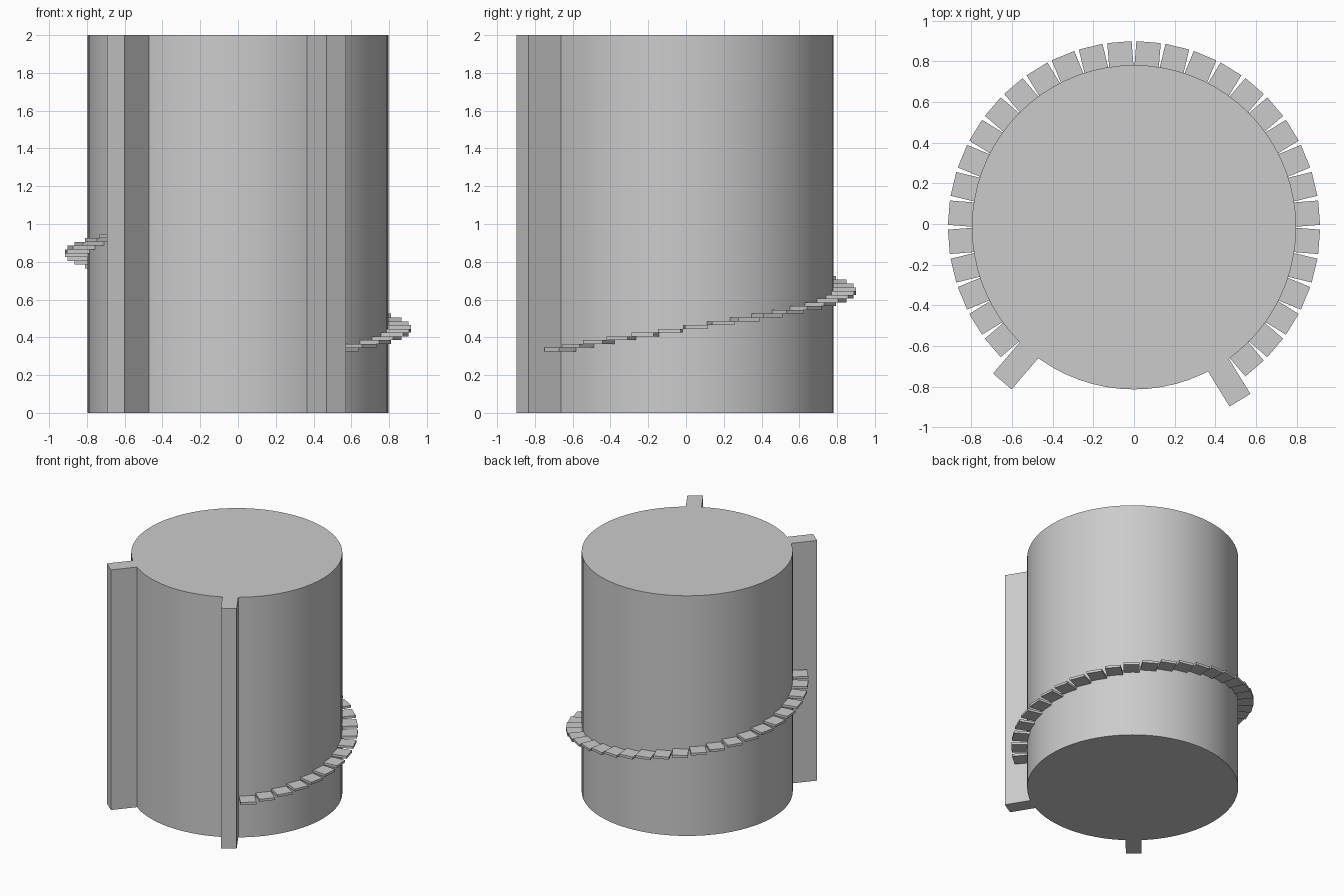
import bpy, bmesh
from math import sin, cos, radians, sqrt
from mathutils import Matrix

if "Cube" in bpy.data.objects:
    bpy.data.objects.remove(bpy.data.objects["Cube"])

CENTRE_Y = -0.016
RADIUS, HEIGHT = 0.797, 2.0
FIN_REACH, FIN_HALF = 0.997, 0.06
FIN_ANGLES = (229.5, 301.5)
SEGMENTS = 72


def add_object(name, bm):
    bmesh.ops.recalc_face_normals(bm, faces=bm.faces)
    mesh = bpy.data.meshes.new(name)
    bm.to_mesh(mesh)
    bm.free()
    obj = bpy.data.objects.new(name, mesh)
    bpy.context.collection.objects.link(obj)
    return obj


def polar(angle, along, across):
    """Point at a distance along a direction, shifted sideways from it."""
    a = radians(angle)
    return (along * cos(a) - across * sin(a),
            CENTRE_Y + along * sin(a) + across * cos(a), 0)


# Tower: round outline with two rectangular fins, extruded upward
points = []
for i in range(SEGMENTS):
    angle = i * 360 / SEGMENTS
    if all(abs(angle - f) > 4.6 for f in FIN_ANGLES):
        points.append((angle, polar(angle, RADIUS, 0)))
root = sqrt(RADIUS ** 2 - FIN_HALF ** 2)
for f in FIN_ANGLES:
    corners = [(root, -1), (FIN_REACH, -1), (FIN_REACH, 1), (root, 1)]
    for k, (along, side) in enumerate(corners):
        points.append((f + k * 0.01, polar(f, along, side * FIN_HALF)))
points.sort(key=lambda p: p[0])

bm = bmesh.new()
base = bm.faces.new([bm.verts.new(p) for _, p in points])
top = bmesh.ops.extrude_face_region(bm, geom=[base], use_keep_orig=True)["geom"]
bmesh.ops.translate(bm, vec=(0, 0, HEIGHT),
                    verts=[v for v in top if isinstance(v, bmesh.types.BMVert)])
tower = add_object("finned_tower", bm)
bpy.context.view_layer.objects.active = tower
tower.select_set(True)
bpy.ops.object.shade_smooth_by_angle(angle=radians(20))

# Stair: flat treads climbing around the back of the tower
INNER, OUTER, WIDTH, RISE = 0.74, 0.913, 0.12, 0.02
bm = bmesh.new()
for i in range(31):
    matrix = (Matrix.Translation((0, CENTRE_Y, 0.335 + i * RISE))
              @ Matrix.Rotation(radians(-49.5 + 9 * i), 4, 'Z')
              @ Matrix.Translation(((INNER + OUTER) / 2, 0, 0))
              @ Matrix.Diagonal((OUTER - INNER, WIDTH, RISE, 1)))
    bmesh.ops.create_cube(bm, size=1, matrix=matrix)
add_object("spiral_stair_treads", bm)
